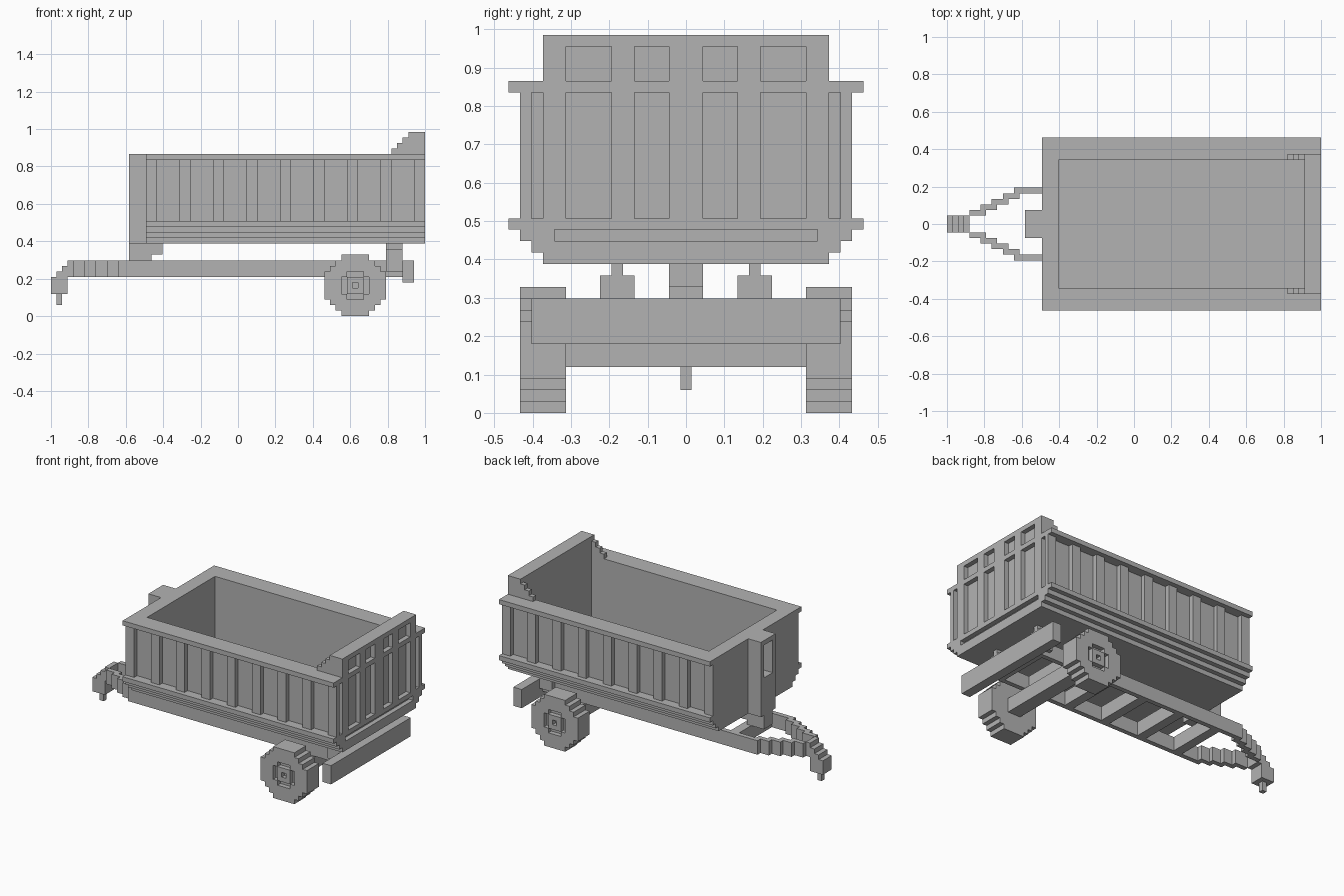
import bpy
import bmesh
from mathutils import Vector

if "Cube" in bpy.data.objects:
    bpy.data.objects.remove(bpy.data.objects["Cube"])

# Everything is laid out on a block grid: x counts from the hitch tip
LENGTH = 67
U = 2 / LENGTH

grey = bpy.data.materials.new("plain_grey")
grey.use_nodes = True
grey.diffuse_color = (0.45, 0.45, 0.45, 1)
grey.node_tree.nodes["Principled BSDF"].inputs["Base Color"].default_value = grey.diffuse_color


def prism(bm, outline, axis, a, b):
    """Extrude an outline along an axis; the outline uses the other two axes."""
    verts = []
    for p in outline:
        c = list(p)
        c.insert("xyz".index(axis), a)
        verts.append(bm.verts.new(((c[0] - LENGTH / 2) * U, c[1] * U, c[2] * U)))
    step = [0, 0, 0]
    step["xyz".index(axis)] = (b - a) * U
    face = bm.faces.new(verts)
    moved = bmesh.ops.extrude_face_region(bm, geom=[face])["geom"]
    bmesh.ops.translate(bm, vec=Vector(step),
                        verts=[v for v in moved if isinstance(v, bmesh.types.BMVert)])


def block(bm, x, y, z):
    prism(bm, [(x[0], y[0]), (x[1], y[0]), (x[1], y[1]), (x[0], y[1])], "z", *z)


def both(bm, x, y, z):
    """A block on each side of the centre line."""
    block(bm, x, y, z)
    block(bm, x, (-y[1], -y[0]), z)


def make(name, bm):
    bmesh.ops.recalc_face_normals(bm, faces=bm.faces)
    mesh = bpy.data.meshes.new(name)
    bm.to_mesh(mesh)
    bm.free()
    mesh.materials.append(grey)
    ob = bpy.data.objects.new(name, mesh)
    bpy.context.collection.objects.link(ob)
    return ob


def part(name, *boxes, pair=False):
    bm = bmesh.new()
    for b in boxes:
        (both if pair else block)(bm, *b)
    return make(name, bm)


def combine(ob, tool, operation):
    mod = ob.modifiers.new(operation, "BOOLEAN")
    mod.object, mod.operation, mod.solver = tool, operation, "EXACT"
    bpy.context.view_layer.objects.active = ob
    bpy.ops.object.modifier_apply(modifier=mod.name)
    bpy.data.objects.remove(tool)


# Tipper body: stepped cross-section drawn along the length
bm = bmesh.new()
side, level = [], 13
for half, top in ((12.5, 14), (13.5, 15), (14.5, 16), (15.5, 17), (14.5, 28), (15.5, 29)):
    side += [(half, level), (half, top)]
    level = top
prism(bm, side + [(-y, z) for y, z in reversed(side)], "x", 17, LENGTH)
body = make("tipper_body", bm)

# Raised tailgate with stair-stepped cheeks
bm = bmesh.new()
stairs = [(LENGTH, 28), (LENGTH, 33)]
for i in range(4):
    stairs += [(64 - i, 33 - i), (64 - i, 32 - i if i < 3 else 28)]
prism(bm, stairs, "y", -12.5, 12.5)
combine(body, make("tailgate", bm), "UNION")

# Hollow load space
combine(body, part("load_space", ((20, 64), (-11.5, 11.5), (15, 40))), "DIFFERENCE")

# Recessed side panels between ribs
combine(body, part("side_panels", *[((x, x + 4), (13.5, 15), (17, 28))
                                    for x in range(19, 64, 6)], pair=True), "DIFFERENCE")

# Recessed tailgate panels
bm = bmesh.new()
for y in ((1.5, 4.5), (6.5, 10.5)):
    both(bm, (66, 68), y, (17, 28))
    both(bm, (66, 68), y, (29, 32))
both(bm, (66, 68), (12.5, 13.5), (17, 28))
block(bm, (66, 68), (-11.5, 11.5), (15, 16))
combine(body, make("tailgate_panels", bm), "DIFFERENCE")

# Lifting ram housing at the front, with an open slot
housing = part("ram_housing", ((14, 17), (-2.5, 2.5), (13, 29)))
combine(housing, part("ram_slot", ((13, 16), (-1.5, 1.5), (21, 28))), "DIFFERENCE")
part("ram_foot", ((14, 18), (-1.5, 1.5), (10, 13)))
part("ram_bracket", ((18, 20), (-1.5, 1.5), (11, 13)))

# Chassis
part("chassis_rails", ((12, 63), (5.5, 6.5), (7, 10)), pair=True)
part("cross_members", *[((x, x + 2), (-5.5, 5.5), (7, 10))
                        for x in (17, 26, 35, 44, 53, 61)])
part("hinge_bases", ((60, 63), (4.5, 7.5), (8, 12)), pair=True)
part("hinge_tabs", ((60, 63), (5.5, 6.5), (12, 13)), pair=True)
part("rear_bumper", ((63, 65), (-13.5, 13.5), (6, 10)))

# Drawbar arms stepping in to the hitch
part("drawbar_arms", *[((10 - 2 * i, 13 - 2 * i), (4.5 - i, 5.5 - i), (7, 10))
                       for i in range(4)], pair=True)
bm = bmesh.new()
prism(bm, [(0, 4), (3, 4), (3, 7), (4, 7), (4, 10), (3, 10), (3, 9), (2, 9),
           (2, 8), (1, 8), (1, 7), (0, 7)], "y", -1.5, 1.5)
make("hitch", bm)
part("hitch_pin", ((1, 2), (-0.5, 0.5), (2, 4)))

# Axle and wheels
CX, CZ = 54.5, 5.5
part("axle", ((53, 56), (-10.5, 10.5), (4, 7)))
corner = [(2.5, 5.5), (2.5, 4.5), (3.5, 4.5), (3.5, 3.5), (4.5, 3.5),
          (4.5, 2.5), (5.5, 2.5)]
right = corner + [(x, -z) for x, z in reversed(corner)]
ring = right + [(-x, -z) for x, z in right]
bm = bmesh.new()
prism(bm, [(CX + x, CZ + z) for x, z in ring], "y", 10.5, 14.5)
wheel = make("wheels", bm)

# Hub slots and centre hole
bm = bmesh.new()
for x, z, w, h in ((2, 0, 0.5, 1.5), (-2, 0, 0.5, 1.5), (0, 2, 1.5, 0.5),
                   (0, -2, 1.5, 0.5), (0, 0, 0.5, 0.5)):
    block(bm, (CX + x - w, CX + x + w), (13.5, 15), (CZ + z - h, CZ + z + h))
combine(wheel, make("hub_slots", bm), "DIFFERENCE")
mirror = wheel.modifiers.new("other_side", "MIRROR")
mirror.use_axis = (False, True, False)
